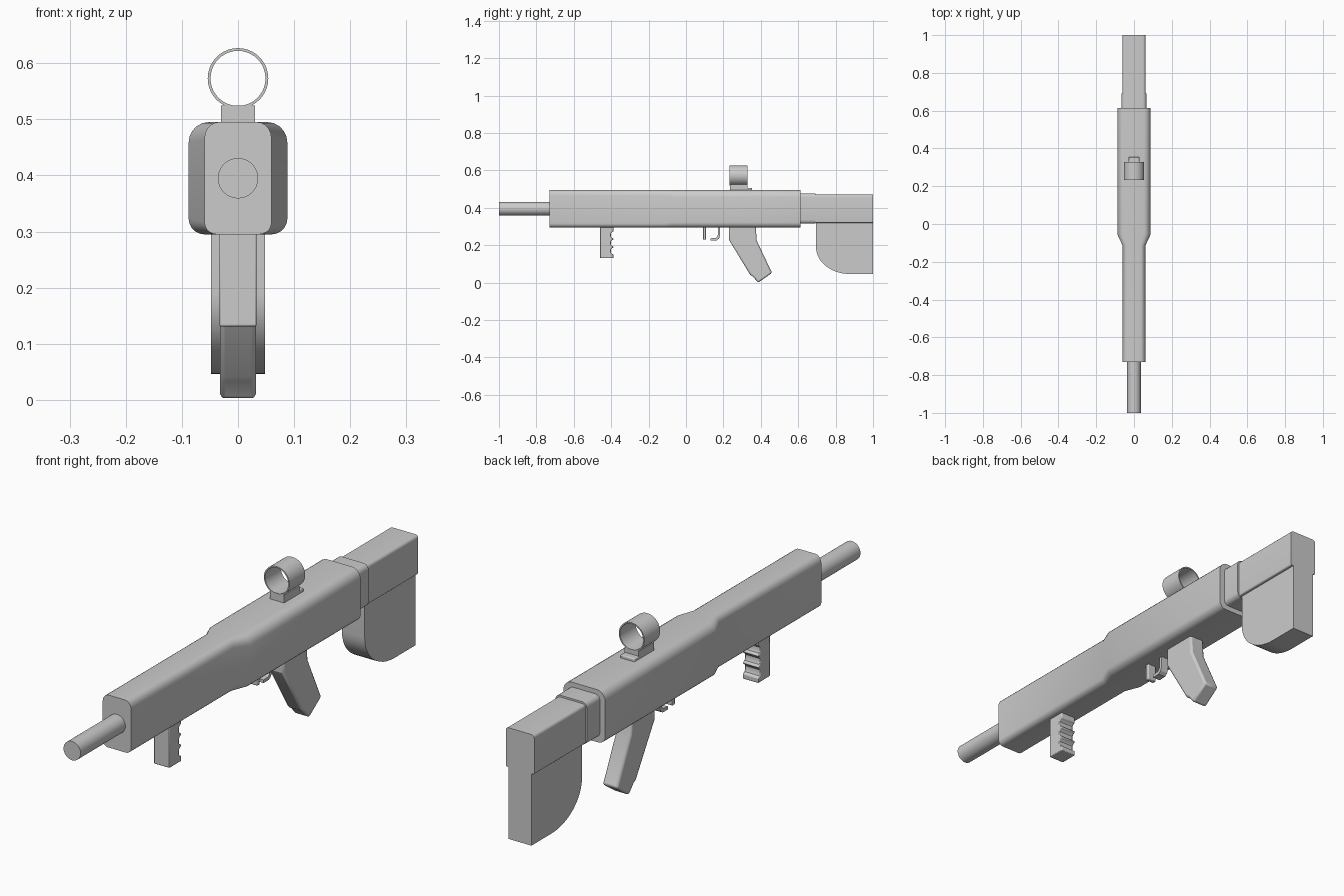
import bpy, bmesh, math
from mathutils import Matrix

if "Cube" in bpy.data.objects:
    bpy.data.objects.remove(bpy.data.objects["Cube"])


def finish(name, bm, bevel=0.0):
    bmesh.ops.recalc_face_normals(bm, faces=bm.faces)
    me = bpy.data.meshes.new(name)
    bm.to_mesh(me)
    bm.free()
    ob = bpy.data.objects.new(name, me)
    bpy.context.collection.objects.link(ob)
    if bevel:
        m = ob.modifiers.new("edge_bevel", 'BEVEL')
        m.width, m.segments, m.limit_method = bevel, 2, 'ANGLE'
        m.angle_limit = math.radians(50)
    bpy.ops.object.select_all(action='DESELECT')
    ob.select_set(True)
    bpy.context.view_layer.objects.active = ob
    bpy.ops.object.shade_smooth_by_angle(angle=math.radians(30))
    return ob


def loft(name, rings):
    """Skin closed rings of equal length and cap both ends."""
    bm = bmesh.new()
    vs = [[bm.verts.new(p) for p in r] for r in rings]
    n = len(vs[0])
    for a, b in zip(vs, vs[1:]):
        for i in range(n):
            bm.faces.new((a[i], a[(i + 1) % n], b[(i + 1) % n], b[i]))
    bm.faces.new(vs[0])
    bm.faces.new(vs[-1])
    return finish(name, bm)


def rounded(y, hw, z0, z1, rx, rz, rb, seg=5):
    """Rounded rectangle across x; rx/rz round the top, rb the bottom."""
    pts = []
    for cx, cz, a, b, start in ((hw - rx, z1 - rz, rx, rz, 0), (-hw + rx, z1 - rz, rx, rz, 90),
                                (-hw + rb, z0 + rb, rb, rb, 180), (hw - rb, z0 + rb, rb, rb, 270)):
        for k in range(seg + 1):
            t = math.radians(start + 90 * k / seg)
            pts.append((cx + a * math.cos(t), y, cz + b * math.sin(t)))
    return pts


def extrude(name, profile, hw, bevel=0.0):
    """Extrude a side profile (y, z) to +-hw in x."""
    bm = bmesh.new()
    f = bm.faces.new([bm.verts.new((-hw, y, z)) for y, z in profile])
    r = bmesh.ops.extrude_face_region(bm, geom=[f])
    bmesh.ops.translate(bm, vec=(2 * hw, 0, 0),
                        verts=[v for v in r['geom'] if isinstance(v, bmesh.types.BMVert)])
    return finish(name, bm, bevel)


def box(name, hw, y0, y1, z0, z1, bevel=0.0):
    return extrude(name, [(y0, z0), (y1, z0), (y1, z1), (y0, z1)], hw, bevel)


# Receiver and narrower fore-end
loft("receiver", [
    rounded(-0.73, 0.06, 0.295, 0.495, 0.025, 0.03, 0.022),
    rounded(-0.115, 0.06, 0.295, 0.495, 0.025, 0.03, 0.022),
    rounded(-0.055, 0.088, 0.295, 0.495, 0.035, 0.037, 0.028),
    rounded(0.613, 0.088, 0.295, 0.495, 0.035, 0.037, 0.028)])

# Barrel
bm = bmesh.new()
bmesh.ops.create_cone(bm, cap_ends=True, segments=32, radius1=0.036, radius2=0.036, depth=0.30,
                      matrix=Matrix.Translation((0, -0.85, 0.395)) @ Matrix.Rotation(math.pi / 2, 4, 'X'))
finish("barrel", bm)

# Stock: collar, upper block, rounded lower plate
loft("stock_collar", [rounded(y, 0.066, 0.315, 0.477, 0.02, 0.02, 0.02) for y in (0.60, 0.692)])
loft("stock_upper", [rounded(y, 0.06, 0.32, 0.47, 0.012, 0.012, 0.006) for y in (0.685, 1.0)])
curve = [(0.877 - 0.182 * math.cos(t), 0.19 - 0.144 * math.sin(t))
         for t in (math.pi / 2 * k / 12 for k in range(13))]
extrude("stock_lower", [(0.695, 0.33)] + curve + [(1.0, 0.046), (1.0, 0.33)], 0.048)

# Angled rear grip
extrude("rear_grip", [(0.23, 0.31), (0.23, 0.228), (0.343, 0.042), (0.357, 0.033), (0.386, 0.0),
                      (0.46, 0.052), (0.378, 0.225), (0.372, 0.31)], 0.032, 0.008)

# Fore grip with finger grooves
back = [(-0.388, 0.131), (-0.388, 0.15)]
for zc in (0.172, 0.215, 0.258):
    back += [(-0.398, zc - 0.017), (-0.402, zc - 0.008), (-0.402, zc + 0.004),
             (-0.396, zc + 0.012), (-0.388, zc + 0.016), (-0.388, zc + 0.022)]
extrude("fore_grip", [(-0.46, 0.30), (-0.46, 0.131)] + back + [(-0.388, 0.30)], 0.033, 0.004)

# Trigger post and hooked trigger
box("trigger_post", 0.018, 0.091, 0.107, 0.23, 0.31, 0.003)
extrude("trigger_hook", [(0.182, 0.31), (0.182, 0.25), (0.176, 0.235), (0.164, 0.226), (0.132, 0.225),
                         (0.132, 0.237), (0.158, 0.239), (0.166, 0.245), (0.17, 0.255), (0.17, 0.31)],
        0.016)

# Sight mount and open ring
box("sight_base", 0.03, 0.235, 0.354, 0.485, 0.507, 0.004)
box("sight_riser", 0.03, 0.235, 0.328, 0.485, 0.525)
bm = bmesh.new()
n = 40
loops = []
for r, y in ((0.054, 0.233), (0.054, 0.328), (0.049, 0.328), (0.049, 0.233)):
    loops.append([bm.verts.new((r * math.cos(2 * math.pi * i / n), y, 0.573 + r * math.sin(2 * math.pi * i / n)))
                  for i in range(n)])
for k in range(4):
    a, b = loops[k], loops[(k + 1) % 4]
    for i in range(n):
        bm.faces.new((a[i], a[(i + 1) % n], b[(i + 1) % n], b[i]))
finish("sight_ring", bm)
